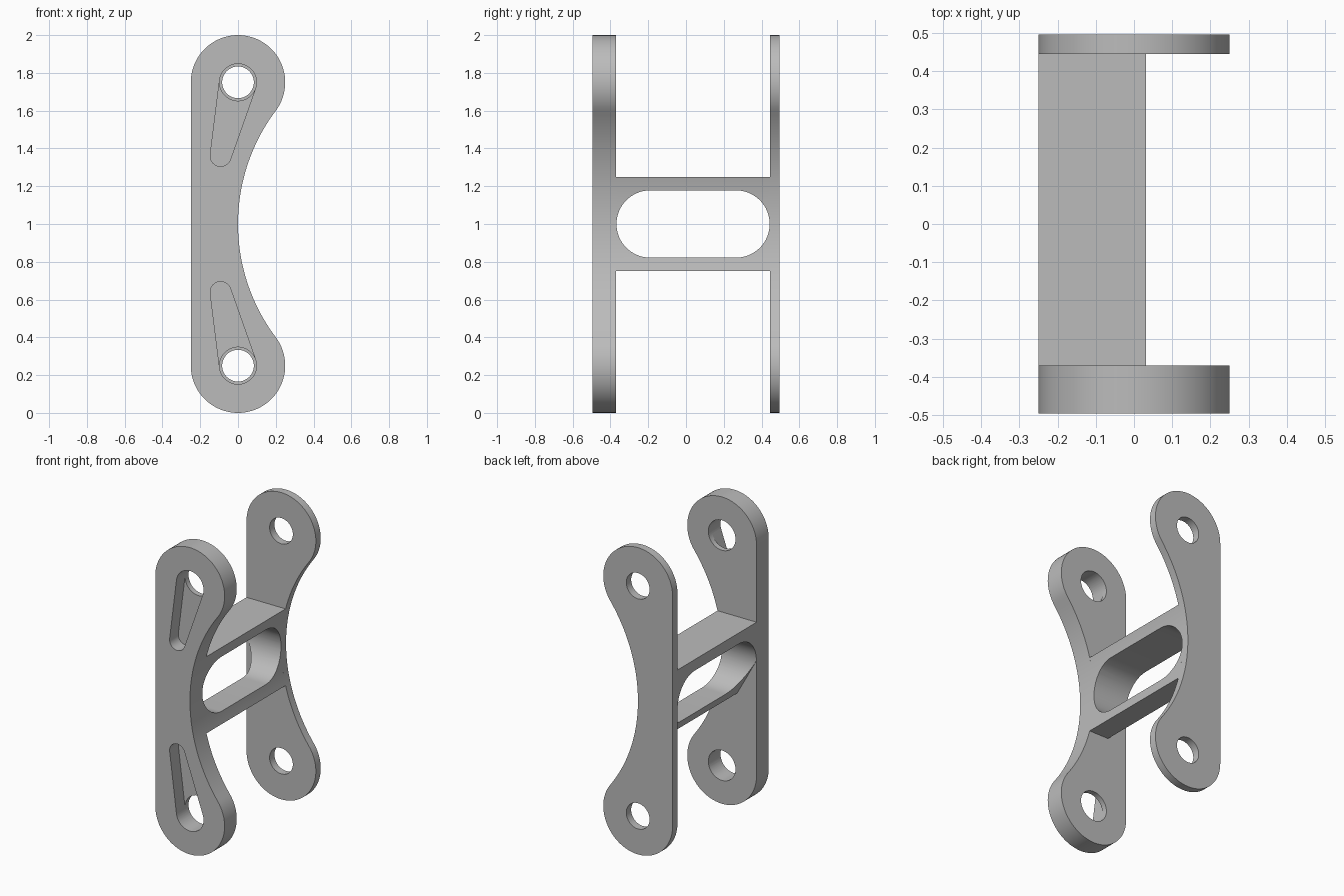
import bpy, bmesh
from math import pi, cos, sin, acos, atan2, hypot, sqrt, radians
from mathutils import Vector

cube = bpy.data.objects.get("Cube")
if cube:
    bpy.data.objects.remove(cube)

grey = bpy.data.materials.new("plain grey")
grey.use_nodes = True
COLOUR = (0.5, 0.5, 0.5, 1)
grey.diffuse_color = COLOUR
grey.node_tree.nodes["Principled BSDF"].inputs["Base Color"].default_value = COLOUR

# Main dimensions
FRONT, FRONT_IN, BACK_IN, BACK = -0.495, -0.37, 0.445, 0.495
HALF = 0.25          # end radius of the plates
MID = 1.0            # height of the symmetry plane
PIN = 0.75           # pin hole distance from the middle
POCKET_DEPTH = 0.09


def arc(cx, cz, r, start, end, steps=32):
    angles = [start + (end - start) * i / steps for i in range(steps + 1)]
    return [(cx + r * cos(a), cz + r * sin(a)) for a in angles]


def prism(name, outline, lo, hi, axis="y"):
    """Extrude a 2D outline along y (outline in x, z) or x (outline in y, z)."""
    bm = bmesh.new()
    place = (lambda u, v: (u, lo, v)) if axis == "y" else (lambda u, v: (lo, u, v))
    face = bm.faces.new([bm.verts.new(place(u, v)) for u, v in outline])
    shift = Vector((0, hi - lo, 0)) if axis == "y" else Vector((hi - lo, 0, 0))
    side = bmesh.ops.extrude_face_region(bm, geom=[face], use_keep_orig=True)
    bmesh.ops.translate(bm, vec=shift,
                        verts=[g for g in side["geom"] if isinstance(g, bmesh.types.BMVert)])
    bmesh.ops.remove_doubles(bm, verts=bm.verts, dist=1e-5)
    bmesh.ops.recalc_face_normals(bm, faces=bm.faces)
    mesh = bpy.data.meshes.new(name)
    bm.to_mesh(mesh)
    bm.free()
    mesh.materials.append(grey)
    obj = bpy.data.objects.new(name, mesh)
    bpy.context.scene.collection.objects.link(obj)
    return obj


def cut(obj, cutters):
    """Subtract the cutters, keep the result and discard the helpers."""
    for c in cutters:
        c.hide_render = True
        mod = obj.modifiers.new("cut", "BOOLEAN")
        mod.operation, mod.solver, mod.object = "DIFFERENCE", "EXACT", c
    graph = bpy.context.evaluated_depsgraph_get()
    mesh = bpy.data.meshes.new_from_object(obj.evaluated_get(graph))
    obj.modifiers.clear()
    obj.data = mesh
    for c in cutters:
        bpy.data.objects.remove(c)


def teardrop(side):
    """Hull of the pin circle and a small circle nearer the middle."""
    x0, z0, r0 = 0, MID + side * PIN, 0.098
    x1, z1, r1 = -0.092, MID + side * 0.36, 0.055
    a = atan2(z1 - z0, x1 - x0)
    b = acos((r0 - r1) / hypot(x1 - x0, z1 - z0))
    return arc(x0, z0, r0, a + b, a + 2 * pi - b) + arc(x1, z1, r1, a - b, a + b, 16)


# Side plate outline: round ends, straight edge, concave waist of radius 1
tangent = atan2(0.6, 0.8)
plate = (arc(0, MID + PIN, HALF, -tangent, pi, 48)
         + arc(0, MID - PIN, HALF, pi, 2 * pi + tangent, 48)
         + arc(1, MID, 1, pi + tangent, pi - tangent, 48)[1:-1])


def pin_cutters(radius, lo, hi):
    return [prism("pin_cutter", arc(0, MID + s * PIN, radius, 0, 2 * pi, 48)[:-1], lo, hi)
            for s in (1, -1)]


# Thick front plate with two pin holes and teardrop pockets
front_plate = prism("front_plate", plate, FRONT, FRONT_IN)
cut(front_plate, pin_cutters(0.098, FRONT - 0.1, FRONT_IN + 0.1)
    + [prism("pocket_cutter", teardrop(s), FRONT - 0.05, FRONT + POCKET_DEPTH)
       for s in (1, -1)])

# Thin back plate with smaller pin holes
back_plate = prism("back_plate", plate, BACK_IN, BACK)
cut(back_plate, pin_cutters(0.084, BACK_IN - 0.1, BACK + 0.1))

# Bridge between the plates, bevelled below, with a long rounded slot
spread = atan2(0.25, sqrt(1 - 0.25 ** 2))
bridge = prism("bridge", [(-HALF, MID), (-HALF, 1.25)]
               + arc(1, MID, 1, pi - spread, pi + spread, 24) + [(-0.11, 0.75)],
               FRONT_IN, BACK_IN)
r = 0.178
slot = (arc(BACK_IN - r - 0.002, MID, r, -pi / 2, pi / 2)
        + arc(FRONT_IN + r + 0.002, MID, r, pi / 2, 3 * pi / 2))
cut(bridge, [prism("slot_cutter", slot, -0.5, 0.5, "x")])

# Smooth the curved walls, keep the rims sharp
for obj in (front_plate, back_plate, bridge):
    bpy.ops.object.select_all(action="DESELECT")
    obj.select_set(True)
    bpy.context.view_layer.objects.active = obj
    bpy.ops.object.shade_smooth_by_angle(angle=radians(30))
